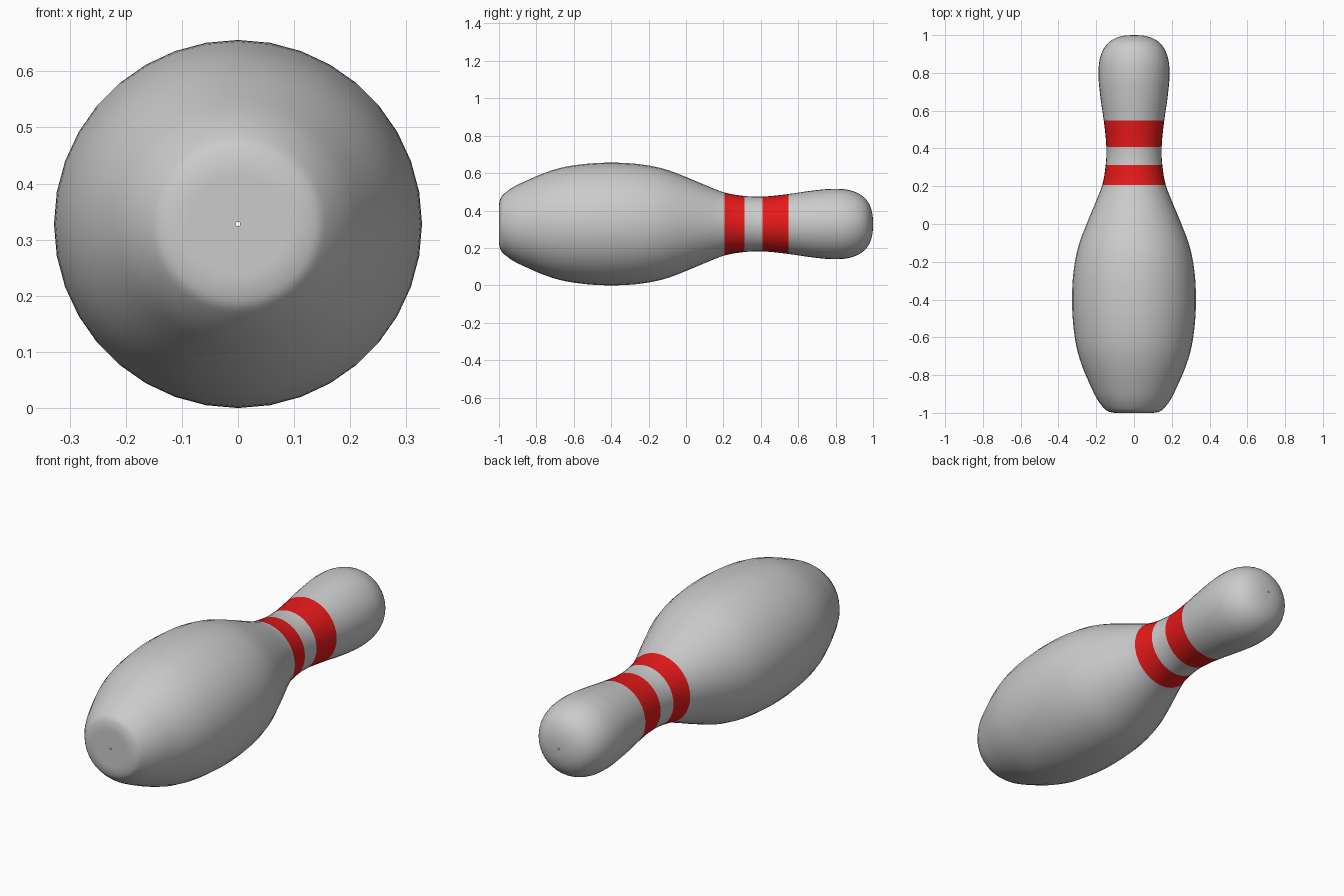
import bpy, bmesh, math
from mathutils import Vector

if "Cube" in bpy.data.objects:
    bpy.data.objects.remove(bpy.data.objects["Cube"])

SIDES, STEPS, AXIS_Z = 36, 4, 0.328

# Half outline of the pin, (position along y, radius), base to head
profile = [Vector(p) for p in [
    (-1, .004), (-1, .06), (-.998, .115), (-.988, .145), (-.965, .168),
    (-.835, .24), (-.675, .299), (-.53, .322), (-.385, .328), (-.25, .32),
    (-.13, .298), (.02, .243), (.12, .201), (.207, .168), (.312, .15),
    (.37, .146), (.408, .1465), (.547, .16), (.68, .179), (.79, .188),
    (.87, .182), (.925, .162), (.963, .132), (.985, .095), (.997, .05),
    (1, .004)]]
BANDS = [(.207, .312), (.408, .547)]


def smooth_outline(pts):
    """Spline through the points, chord-length spaced."""
    n = len(pts)
    d = [(pts[i + 1] - pts[i]).length for i in range(n - 1)]
    s = [(pts[i + 1] - pts[i]) / d[i] for i in range(n - 1)]
    tan = [s[0]] + [(s[i - 1] * d[i] + s[i] * d[i - 1]) / (d[i] + d[i - 1])
                    for i in range(1, n - 1)] + [s[-1]]
    out = []
    for i in range(n - 1):
        a, b = pts[i], pts[i + 1]
        h1, h2 = a + tan[i] * d[i] / 3, b - tan[i + 1] * d[i] / 3
        for k in range(STEPS):
            t = k / STEPS
            u = 1 - t
            out.append(a * u**3 + h1 * 3 * u * u * t + h2 * 3 * u * t * t + b * t**3)
    return out + [pts[-1]]


# Lathe the outline around the lying axis
bm = bmesh.new()
rings = []
for y, r in smooth_outline(profile):
    y = max(-1, min(1, y))
    rings.append([bm.verts.new((r * math.sin(a), y, AXIS_Z + r * math.cos(a)))
                  for a in (2 * math.pi * k / SIDES for k in range(SIDES))])
for lo, hi in zip(rings, rings[1:]):
    mid = (lo[0].co.y + hi[0].co.y) / 2
    for k in range(SIDES):
        j = (k + 1) % SIDES
        f = bm.faces.new((lo[k], lo[j], hi[j], hi[k]))
        f.smooth = True
        f.material_index = int(any(a < mid < b for a, b in BANDS))
bmesh.ops.recalc_face_normals(bm, faces=bm.faces)

mesh = bpy.data.meshes.new("bowling_pin")
bm.to_mesh(mesh)
bm.free()

# Grey body and red neck stripes
for name, colour in (("body_grey", (.8, .8, .8, 1)), ("stripe_red", (.8, .01, .01, 1))):
    mat = bpy.data.materials.new(name)
    mat.diffuse_color = colour
    mat.use_nodes = True
    mat.node_tree.nodes["Principled BSDF"].inputs["Base Color"].default_value = mat.diffuse_color
    mesh.materials.append(mat)
pin = bpy.data.objects.new("bowling_pin", mesh)
bpy.context.collection.objects.link(pin)
